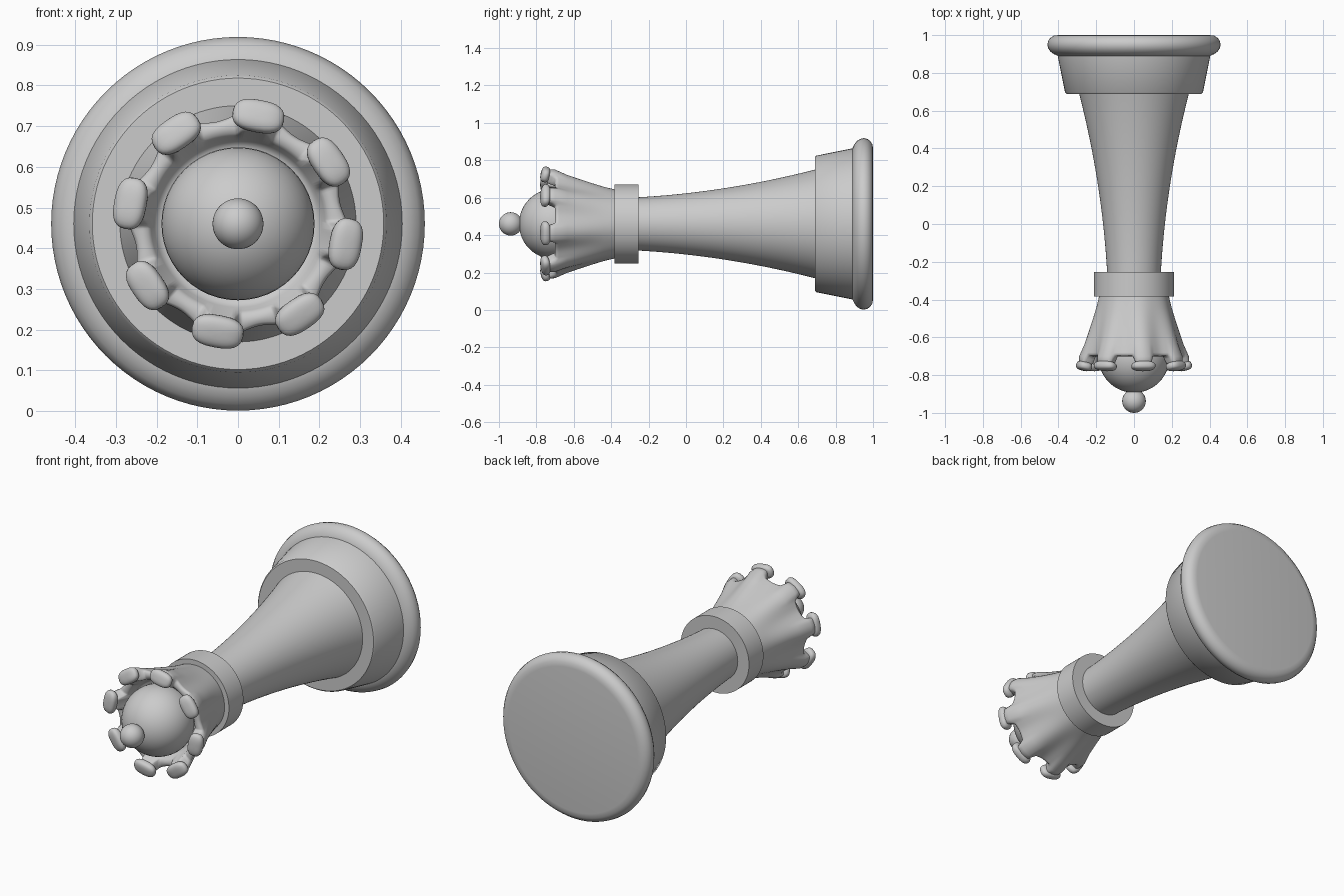
import bpy, bmesh, math
from mathutils import Vector, Matrix

if "Cube" in bpy.data.objects:
    bpy.data.objects.remove(bpy.data.objects["Cube"])

CZ = 0.46                      # height of the piece's long axis, which runs along y
COUNT = 8                      # crown points
PHASE = math.radians(34.3)


def finish(name, bm, angle=35):
    bmesh.ops.remove_doubles(bm, verts=bm.verts, dist=1e-5)
    bmesh.ops.recalc_face_normals(bm, faces=bm.faces)
    me = bpy.data.meshes.new(name)
    bm.to_mesh(me)
    bm.free()
    ob = bpy.data.objects.new(name, me)
    bpy.context.collection.objects.link(ob)
    bpy.ops.object.select_all(action='DESELECT')
    bpy.context.view_layer.objects.active = ob
    ob.select_set(True)
    bpy.ops.object.shade_smooth_by_angle(angle=math.radians(angle))
    return ob


def lathe(name, profile, seg=96, warp=None, angle=35):
    """Spin (radius, y) points around the long axis; warp may vary them by angle."""
    bm = bmesh.new()
    rings = []
    for i in range(seg):
        a = 2 * math.pi * i / seg
        ring = []
        for k, (r, y) in enumerate(profile):
            if warp:
                r, y = warp(k, r, y, a)
            ring.append(bm.verts.new((r * math.cos(a), y, CZ + r * math.sin(a))))
        rings.append(ring)
    for i in range(seg):
        p, q = rings[i], rings[(i + 1) % seg]
        for k in range(len(profile) - 1):
            bm.faces.new((p[k], p[k + 1], q[k + 1], q[k]))
    bmesh.ops.remove_doubles(bm, verts=bm.verts, dist=1e-5)
    return finish(name, bm, angle)


def ball(name, radius, y):
    bm = bmesh.new()
    bmesh.ops.create_uvsphere(bm, u_segments=48, v_segments=24, radius=radius,
                              matrix=Matrix.Translation((0, y, CZ)) @ Matrix.Rotation(math.pi / 2, 4, 'X'))
    return finish(name, bm, 60)


# Foot and its stepped upper tier
lathe("base_foot", [(0, 1), (0.40, 1), (0.425, 0.997), (0.443, 0.985), (0.454, 0.97), (0.459, 0.95),
                    (0.454, 0.93), (0.443, 0.913), (0.425, 0.9), (0.40, 0.888), (0, 0.888)])
lathe("base_tier", [(0, 0.9), (0.405, 0.9), (0.403, 0.885), (0.365, 0.697), (0.358, 0.689), (0, 0.689)])

# Flaring stem, a quadratic curve
stem = [(0, 0.72)]
for i in range(25):
    t = i / 24
    stem.append((0.141 + 0.05 * (1 - t) + 0.102 * (1 - t) ** 2, 0.70 - 0.98 * t))
lathe("stem", stem + [(0, -0.28)])

# Collar
lathe("collar", [(0, -0.255), (0.212, -0.255), (0.212, -0.383), (0, -0.383)])

# Crown cup: fluted wall whose rim rises into eight necks
outer = [(0.182, -0.37), (0.196, -0.44), (0.212, -0.51), (0.229, -0.58), (0.243, -0.635), (0.254, -0.68)]
rim = [(0.256, -0.690), (0.248, -0.699), (0.235, -0.701), (0.222, -0.697), (0.214, -0.688)]
inner = [(0.205, -0.66), (0.19, -0.645), (0.10, -0.645)]


def crown_warp(k, r, y, a):
    step = 2 * math.pi / COUNT
    d = abs((a - PHASE + step / 2) % step - step / 2)
    wave = 0.5 + 0.5 * math.cos(COUNT * d)
    grow = max(0, min(1, (-0.40 - y) / 0.28))
    if k < len(outer) + 2:
        r += 0.026 * wave * grow
    if len(outer) - 1 <= k < len(outer) + len(rim):
        t = max(0, min(1, (0.22 - d) / 0.10))
        t = t * t * (3 - 2 * t)
        y -= t * (0.05 if k >= len(outer) else 0.02)
        r += 0.014 * t
    return r, y


lathe("crown", outer + rim + inner, seg=240, warp=crown_warp, angle=60)

# Rounded tips on the crown points
bm = bmesh.new()
for i in range(COUNT):
    a = PHASE + 2 * math.pi * i / COUNT
    made = bmesh.ops.create_uvsphere(bm, u_segments=24, v_segments=14, radius=1)["verts"]
    out = Vector((math.cos(a), 0, math.sin(a)))
    side = Vector((-math.sin(a), 0, math.cos(a)))
    fwd = Vector((0, -1, 0))
    tilt = math.radians(14)
    u = out * math.cos(tilt) - fwd * math.sin(tilt)
    w = fwd * math.cos(tilt) + out * math.sin(tilt)
    for v in made:
        c = [math.copysign(abs(x) ** 0.75, x) for x in v.co]
        v.co = (Vector((0, -0.752, CZ)) + out * 0.269
                + u * c[0] * 0.040 + side * c[1] * 0.064 + w * c[2] * 0.025)
finish("crown_tips", bm, 60)

# Dome and finial
ball("dome", 0.188, -0.705)
ball("finial", 0.0625, -0.9375)
